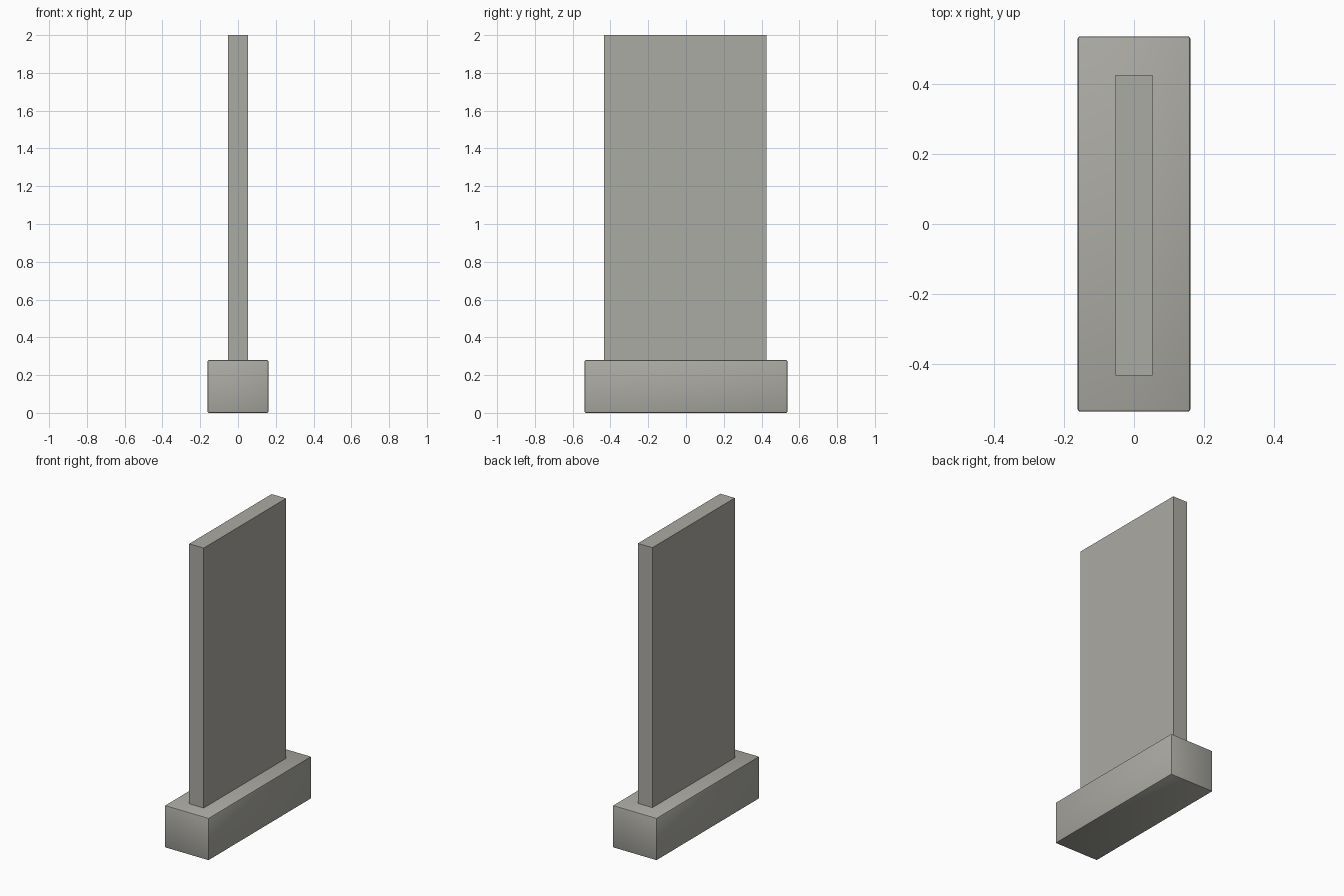
import bpy

if "Cube" in bpy.data.objects:
    bpy.data.objects.remove(bpy.data.objects["Cube"])

stone = bpy.data.materials.new("warm grey stone")
stone.diffuse_color = (0.41, 0.405, 0.37, 1)
stone.use_nodes = True
stone.node_tree.nodes["Principled BSDF"].inputs["Base Color"].default_value = stone.diffuse_color


def block(name, lo, hi, bevel=0.0):
    """Box between two corners, with optionally softened edges."""
    bpy.ops.mesh.primitive_cube_add(size=1)
    ob = bpy.context.object
    ob.name = name
    for v in ob.data.vertices:
        v.co = [hi[i] if v.co[i] > 0 else lo[i] for i in range(3)]
    ob.data.materials.append(stone)
    if bevel:
        mod = ob.modifiers.new("soft edges", "BEVEL")
        mod.width = bevel
        mod.segments = 2
        bpy.ops.object.modifier_apply(modifier=mod.name)
    bpy.ops.object.shade_smooth_by_angle()
    return ob


# Plinth with slightly worn edges
block("plinth", (-0.161, -0.537, 0), (0.161, 0.537, 0.28), 0.007)

# Upright slab, set into the plinth and slightly off centre
block("upright_slab", (-0.053, -0.434, 0.25), (0.053, 0.427, 2.0))
